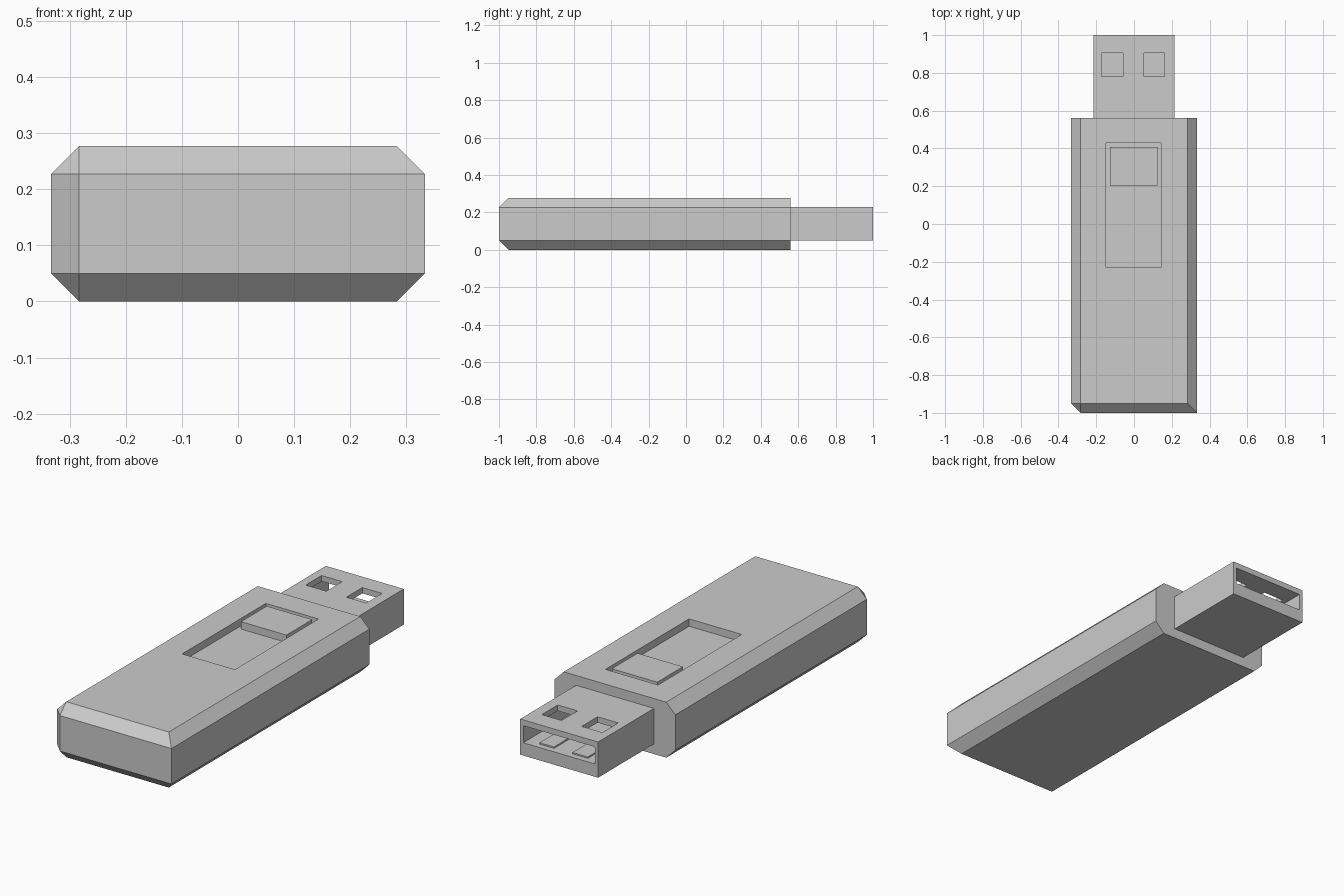
import bpy
import bmesh
from mathutils import Vector

if "Cube" in bpy.data.objects:
    bpy.data.objects.remove(bpy.data.objects["Cube"])


def box(name, lo, hi, bevel_test=None, width=0.05):
    """Box between two corners; edges passing bevel_test get a flat chamfer."""
    lo, hi = Vector(lo), Vector(hi)
    bm = bmesh.new()
    bmesh.ops.create_cube(bm, size=1)
    for v in bm.verts:
        v.co = Vector(lo[i] + (v.co[i] + 0.5) * (hi[i] - lo[i]) for i in range(3))
    if bevel_test:
        edges = [e for e in bm.edges if bevel_test(*e.verts)]
        bmesh.ops.bevel(bm, geom=edges, offset=width, offset_type='OFFSET',
                        segments=1, profile=0.5, affect='EDGES')
    bmesh.ops.recalc_face_normals(bm, faces=bm.faces)
    mesh = bpy.data.meshes.new(name)
    bm.to_mesh(mesh)
    bm.free()
    obj = bpy.data.objects.new(name, mesh)
    bpy.context.collection.objects.link(obj)
    return obj


def cut(target, lo, hi):
    """Subtract a box from target and remove the cutter."""
    cutter = box("cutter", lo, hi)
    cutter.hide_render = True
    mod = target.modifiers.new("cut", 'BOOLEAN')
    mod.operation = 'DIFFERENCE'
    mod.solver = 'EXACT'
    mod.object = cutter
    bpy.context.view_layer.objects.active = target
    bpy.ops.object.modifier_apply(modifier=mod.name)
    bpy.data.objects.remove(cutter, do_unlink=True)


BACK = 0.56
TOP = 0.277


def chamfered(a, b):
    # lengthwise edges, front top/bottom edges and the left front upright
    mid = (a.co + b.co) / 2
    if mid.y > BACK - 0.01:
        return False
    upright = abs(a.co.z - b.co.z) > 0.01
    return not (upright and mid.x > 0)


# Casing with slider recess
casing = box("casing", (-0.333, -1, 0), (0.333, BACK, TOP), chamfered)
cut(casing, (-0.147, -0.23, TOP - 0.037), (0.144, 0.43, TOP + 0.1))

# Thumb slider sitting in the recess
box("slider", (-0.127, 0.205, TOP - 0.04), (0.124, 0.408, TOP))

# Metal plug: hollow end and two windows through the top wall
plug = box("plug", (-0.215, BACK - 0.01, 0.05), (0.215, 1, 0.228))
cut(plug, (-0.198, BACK + 0.02, 0.114), (0.198, 1.1, 0.199))
for x0, x1 in ((-0.172, -0.058), (0.053, 0.162)):
    cut(plug, (x0, 0.78, 0.16), (x1, 0.905, 0.3))

# Contact plates on the floor of the plug
for side, x0, x1 in (("left", -0.137, -0.052), ("right", 0.05, 0.13)):
    box("contact_" + side, (x0, BACK + 0.03, 0.11), (x1, 0.97, 0.121))
